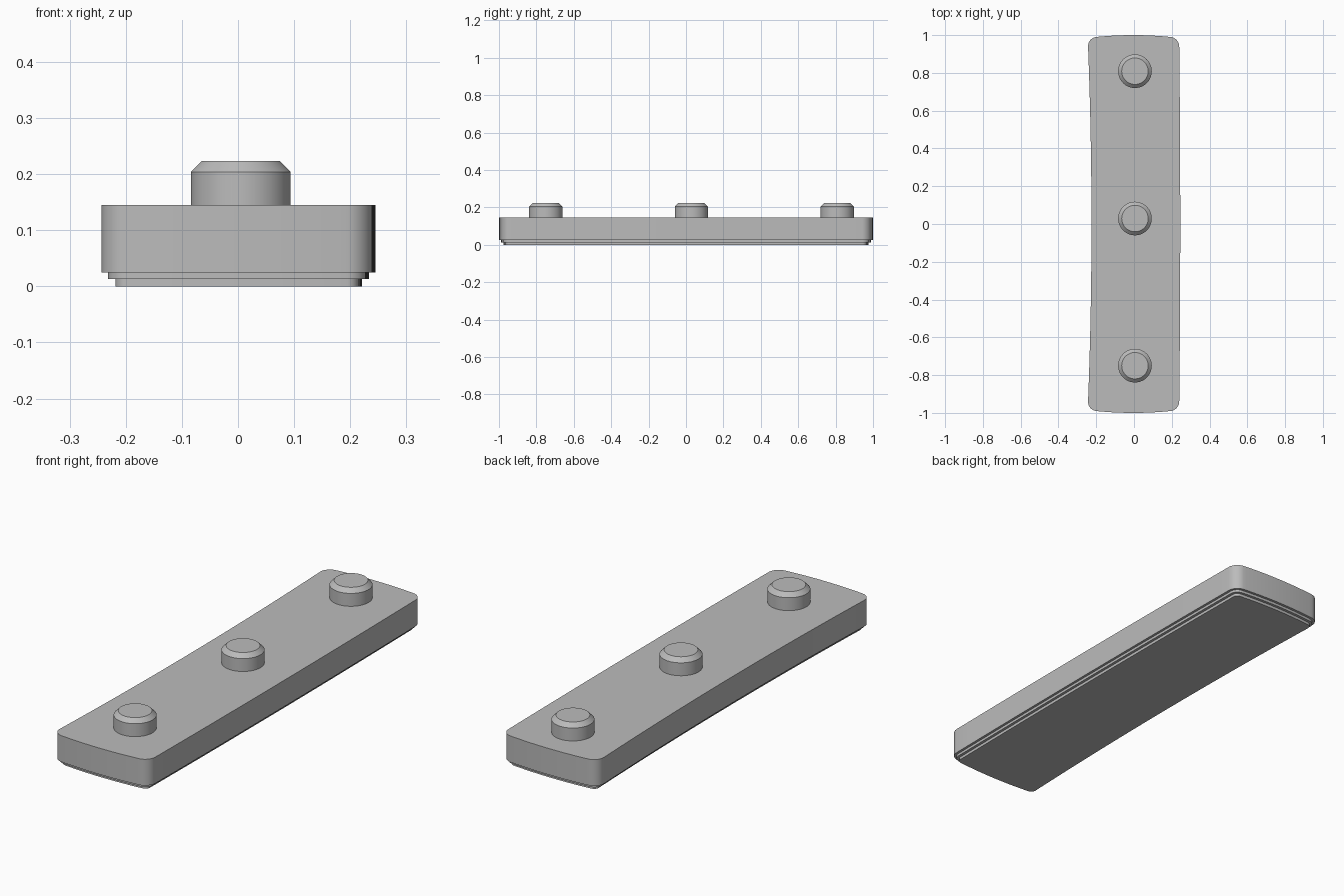
import bpy, bmesh
from math import sin, cos, pi, radians

cube = bpy.data.objects.get("Cube")
if cube:
    bpy.data.objects.remove(cube, do_unlink=True)

HALF_W, HALF_L, CORNER = 0.245, 1.0, 0.045

grey = bpy.data.materials.new("plain grey")
grey.use_nodes = True
colour = (0.5, 0.5, 0.5, 1)
grey.diffuse_color = colour
grey.node_tree.nodes["Principled BSDF"].inputs["Base Color"].default_value = colour


def loft(name, rings):
    """Closed solid from (outline, z) rings, listed bottom to top."""
    bm = bmesh.new()
    loops = [[bm.verts.new((x, y, z)) for x, y in outline] for outline, z in rings]
    n = len(loops[0])
    for low, high in zip(loops, loops[1:]):
        for i in range(n):
            j = (i + 1) % n
            bm.faces.new((low[i], low[j], high[j], high[i]))
    bm.faces.new(loops[0][::-1])
    bm.faces.new(loops[-1])
    mesh = bpy.data.meshes.new(name)
    bm.to_mesh(mesh)
    bm.free()
    mesh.materials.append(grey)
    obj = bpy.data.objects.new(name, mesh)
    bpy.context.collection.objects.link(obj)
    bpy.ops.object.select_all(action='DESELECT')
    obj.select_set(True)
    bpy.context.view_layer.objects.active = obj
    bpy.ops.object.shade_smooth_by_angle(angle=radians(30))
    return obj


def circle(cx, cy, r, n=64):
    return [(cx + r * cos(2 * pi * i / n), cy + r * sin(2 * pi * i / n)) for i in range(n)]


def bow(x, y):
    """Hollow the left side, swell the right side and round the ends."""
    t = (x / HALF_W + 1) / 2
    dx = (1 - t) * 0.02 * (1 - y * y) - t * 0.006 * y * y
    dy = 0.015 * (x / HALF_W) ** 2
    return x + dx, y - dy * y


def bar_outline(inset, arc=8, side=24):
    """Rounded rectangle, shrunk by inset, then bowed."""
    r = CORNER - inset
    corners = []
    for k, (sx, sy) in enumerate(((1, 1), (-1, 1), (-1, -1), (1, -1))):
        cx, cy = sx * (HALF_W - CORNER), sy * (HALF_L - CORNER)
        angles = [(k + i / arc) * pi / 2 for i in range(arc + 1)]
        corners.append([(cx + r * cos(a), cy + r * sin(a)) for a in angles])
    points = []
    for k, pts in enumerate(corners):
        points += pts
        (ax, ay), (bx, by) = pts[-1], corners[(k + 1) % 4][0]
        points += [(ax + (bx - ax) * i / side, ay + (by - ay) * i / side)
                   for i in range(1, side)]
    return [bow(x, y) for x, y in points]


# Bar with two shallow steps around its underside
full, middle, small = (bar_outline(d) for d in (0, 0.012, 0.025))
loft("bar", [(small, 0), (small, 0.013), (middle, 0.013),
             (middle, 0.025), (full, 0.025), (full, 0.145)])

# Three chamfered pegs along the top
for place, y in (("front", -0.75), ("middle", 0.029), ("back", 0.809)):
    wide, narrow = circle(0.005, y, 0.089), circle(0.005, y, 0.07)
    loft(place + "_peg", [(wide, 0.14), (wide, 0.204), (narrow, 0.223)])
